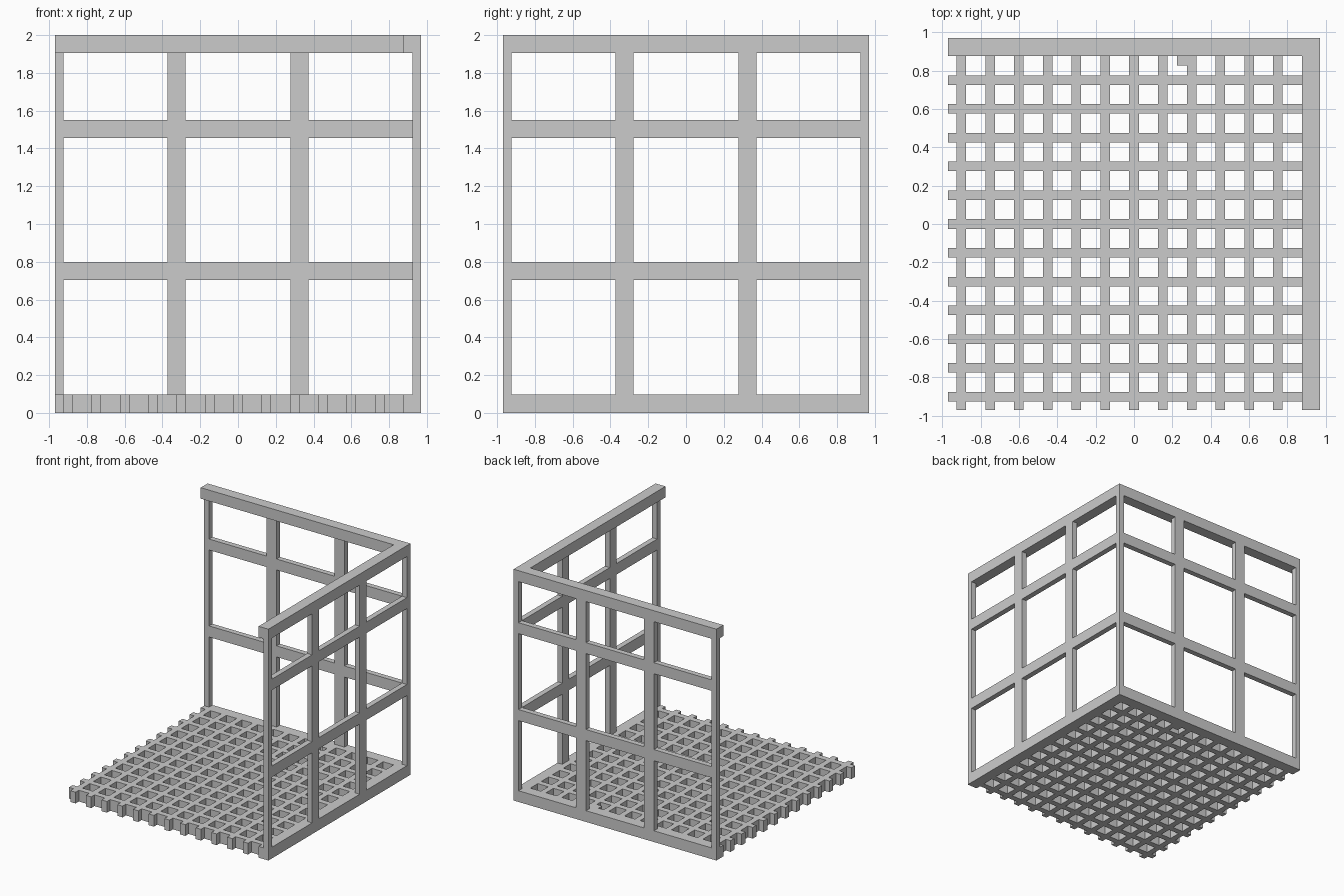
import bpy
import bmesh

cube = bpy.data.objects.get("Cube")
if cube:
    bpy.data.objects.remove(cube, do_unlink=True)

grey = bpy.data.materials.new("light_grey")
grey.use_nodes = True
grey.diffuse_color = (0.6, 0.6, 0.6, 1)
grey.node_tree.nodes["Principled BSDF"].inputs["Base Color"].default_value = (0.6, 0.6, 0.6, 1)

HALF = 0.97      # half the footprint
INNER = 0.876    # inner edge of the wide beams
FLOOR = 0.097    # floor height
RAIL = 1.905     # underside of the top rail
WALL = 0.923     # inner face of the thin walls


def lattice(name, u_range, v_range, u_bars, v_bars, depth, place):
    """One joined lattice of crossing bars, thickened over the depth range."""
    def cuts(span, bars):
        points = sorted({*span, *(p for bar in bars for p in bar)})
        return list(zip(points, points[1:]))

    def inside(cell, bars):
        middle = sum(cell) / 2
        return any(lo < middle < hi for lo, hi in bars)

    bm = bmesh.new()
    w = sum(depth) / 2
    for cu in cuts(u_range, u_bars):
        for cv in cuts(v_range, v_bars):
            if inside(cu, u_bars) or inside(cv, v_bars):
                corners = ((cu[0], cv[0]), (cu[1], cv[0]), (cu[1], cv[1]), (cu[0], cv[1]))
                bm.faces.new([bm.verts.new(place(u, v, w)) for u, v in corners])
    bmesh.ops.remove_doubles(bm, verts=bm.verts[:], dist=0.0001)
    mesh = bpy.data.meshes.new(name)
    bm.to_mesh(mesh)
    bm.free()
    mesh.materials.append(grey)
    obj = bpy.data.objects.new(name, mesh)
    bpy.context.collection.objects.link(obj)
    solid = obj.modifiers.new("thickness", "SOLIDIFY")
    solid.thickness = depth[1] - depth[0]
    solid.offset = 0
    return obj


def flat(u, v, w):
    return (u, v, w)


def along_x(u, v, w):
    return (u, w, v)


def along_y(u, v, w):
    return (w, u, v)


span = (-HALF, HALF)
beam = [(INNER, HALF)]

# Floor grating with its two wide edge beams
slats = [(-0.925 + 0.15 * i, -0.875 + 0.15 * i) for i in range(12)]
lattice("floor_grating", span, span, slats + beam, slats + beam, (0, FLOOR), flat)

# Small filler block against the back beam
lattice("floor_block", (0.224, 0.276), (0.826, INNER), [(0.224, 0.276)], [], (0, FLOOR), flat)

# Corner-shaped top rail
lattice("top_rail", span, span, beam, beam, (RAIL, 2), flat)

# Thin wall frames standing between floor and rail
end_post = (-HALF, -WALL)
posts = [end_post, (-0.372, -0.277), (0.277, 0.372)]
crossbars = [(0.703, 0.799), (1.455, 1.55)]
height = (FLOOR, RAIL)
lattice("back_wall", (-HALF, WALL), height, posts, crossbars, (WALL, HALF), along_x)
lattice("left_wall", span, height, posts + [(WALL, HALF)], crossbars, (WALL, HALF), along_y)
